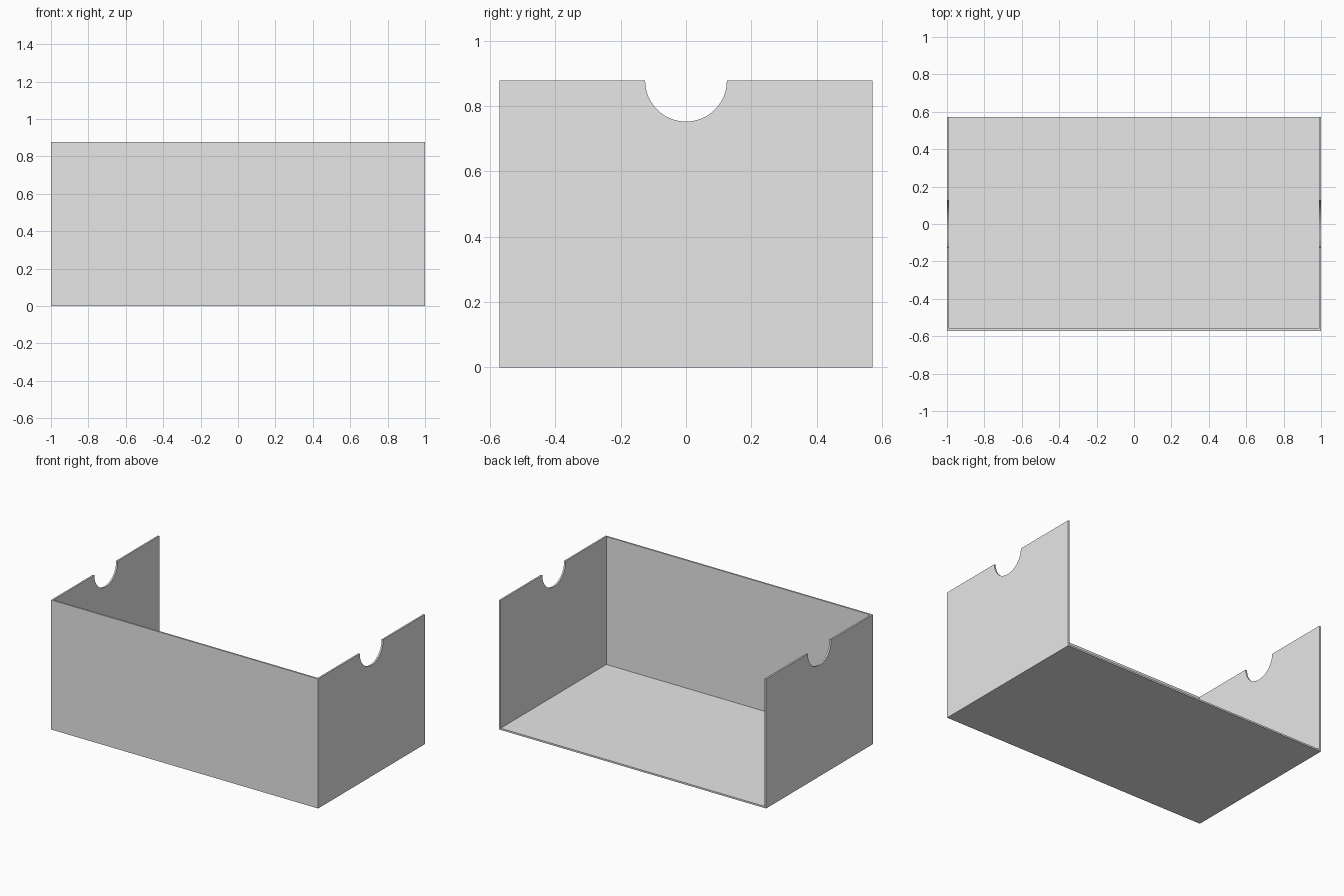
import bpy, bmesh, math

if "Cube" in bpy.data.objects:
    bpy.data.objects.remove(bpy.data.objects["Cube"])

W, D, H, T = 1.0, 0.571, 0.877, 0.0114   # half width, half depth, height, sheet thickness
NOTCH = 0.125                             # finger notch radius

grey = bpy.data.materials.new("light_grey")
grey.diffuse_color = (0.8, 0.8, 0.8, 1)
grey.use_nodes = True
grey.node_tree.nodes["Principled BSDF"].inputs["Base Color"].default_value = grey.diffuse_color


def add_object(name, bm):
    bmesh.ops.recalc_face_normals(bm, faces=bm.faces)
    mesh = bpy.data.meshes.new(name)
    bm.to_mesh(mesh)
    bm.free()
    mesh.materials.append(grey)
    obj = bpy.data.objects.new(name, mesh)
    bpy.context.collection.objects.link(obj)
    return obj


def panel(name, lo, hi):
    bm = bmesh.new()
    bmesh.ops.create_cube(bm, size=1)
    for v in bm.verts:
        v.co = [(a + b) / 2 + c * (b - a) for a, b, c in zip(lo, hi, v.co)]
    return add_object(name, bm)


def notched_side(name, x0, x1):
    # side outline in y, z with a half-round cut in the top edge
    steps = 32
    arc = [(NOTCH * math.cos(a), H - NOTCH * math.sin(a))
           for a in (math.pi * i / steps for i in range(steps + 1))]
    outline = [(-D, 0), (D, 0), (D, H)] + arc + [(-D, H)]
    bm = bmesh.new()
    face = bm.faces.new([bm.verts.new((x0, y, z)) for y, z in outline])
    ext = bmesh.ops.extrude_face_region(bm, geom=[face], use_keep_orig=True)
    moved = [g for g in ext["geom"] if isinstance(g, bmesh.types.BMVert)]
    bmesh.ops.translate(bm, verts=moved, vec=(x1 - x0, 0, 0))
    obj = add_object(name, bm)
    # smooth notch, sharp edges
    bpy.ops.object.select_all(action='DESELECT')
    obj.select_set(True)
    bpy.context.view_layer.objects.active = obj
    bpy.ops.object.shade_smooth_by_angle(angle=math.radians(30))


# open-backed tray: floor, front wall and two notched sides
panel("floor", (-W + T, -D + T, 0), (W - T, D, T))
panel("front_wall", (-W + T, -D, 0), (W - T, -D + T, H))
notched_side("left_side", -W, -W + T)
notched_side("right_side", W - T, W)
